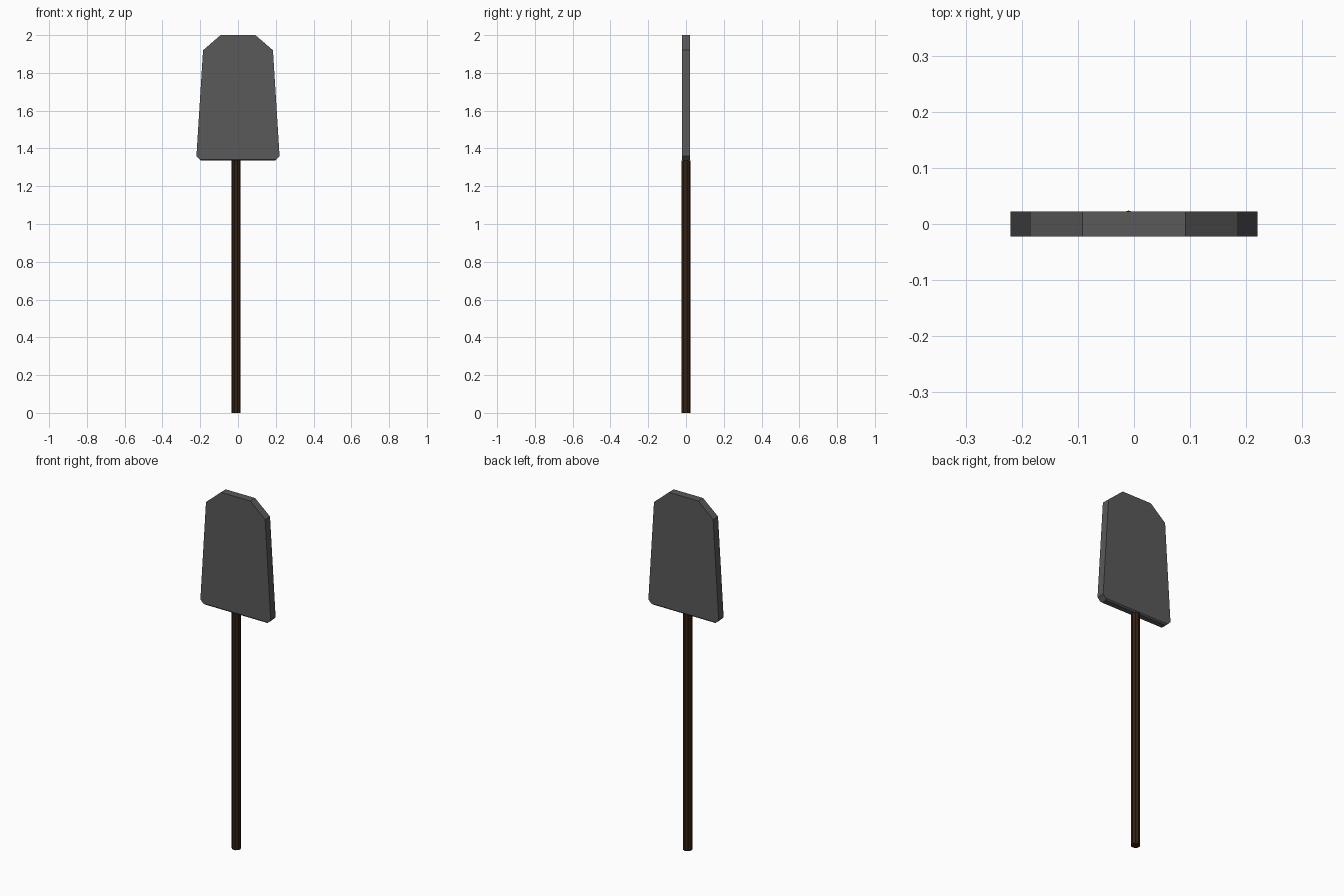
import bpy, bmesh, math

if "Cube" in bpy.data.objects:
    bpy.data.objects.remove(bpy.data.objects["Cube"])

def material(name, rgb):
    m = bpy.data.materials.new(name)
    m.diffuse_color = (*rgb, 1)
    m.use_nodes = True
    m.node_tree.nodes["Principled BSDF"].inputs["Base Color"].default_value = m.diffuse_color
    return m

def add_object(name, bm, mat):
    bmesh.ops.recalc_face_normals(bm, faces=bm.faces[:])
    mesh = bpy.data.meshes.new(name)
    bm.to_mesh(mesh)
    bm.free()
    mesh.materials.append(mat)
    obj = bpy.data.objects.new(name, mesh)
    bpy.context.collection.objects.link(obj)
    return obj

# Flat tapered blade: mirrored half outline (x, z), extruded through its thickness
half = [(0.195, 1.335), (0.22, 1.36), (0.185, 1.92), (0.092, 2.0)]
outline = half + [(-x, z) for x, z in reversed(half)]
bm = bmesh.new()
face = bm.faces.new([bm.verts.new((x, -0.022, z)) for x, z in outline])
ext = bmesh.ops.extrude_face_region(bm, geom=[face])
bmesh.ops.translate(bm, vec=(0, 0.044, 0),
                    verts=[g for g in ext["geom"] if isinstance(g, bmesh.types.BMVert)])
# Slightly softened lower edges
low = [e for e in bm.edges if all(v.co.z < 1.34 for v in e.verts)
       and abs(e.verts[0].co.x - e.verts[1].co.x) > 0.1]
bmesh.ops.bevel(bm, geom=low, offset=0.007, segments=1, affect='EDGES')
add_object("blade", bm, material("dark_metal", (0.1, 0.1, 0.1)))

# Nine-sided wooden handle, a corner facing the back and a flat facing the front
sides, radius = 9, 0.024
bm = bmesh.new()
ring = [math.pi / 2 + i * math.tau / sides for i in range(sides)]
face = bm.faces.new([bm.verts.new((-0.01 + radius * math.cos(a), radius * math.sin(a), 0))
                     for a in ring])
ext = bmesh.ops.extrude_face_region(bm, geom=[face])
bmesh.ops.translate(bm, vec=(0, 0, 1.337),
                    verts=[g for g in ext["geom"] if isinstance(g, bmesh.types.BMVert)])
# Close the foot if the extrusion removed its cap
bmesh.ops.holes_fill(bm, edges=[e for e in bm.edges if e.is_boundary], sides=0)
add_object("handle", bm, material("dark_wood", (0.035, 0.015, 0.006)))

# Close the front of the blade if the extrusion removed it
blade = bpy.data.objects["blade"].data
bm = bmesh.new()
bm.from_mesh(blade)
bmesh.ops.holes_fill(bm, edges=[e for e in bm.edges if e.is_boundary], sides=0)
bmesh.ops.recalc_face_normals(bm, faces=bm.faces[:])
bm.to_mesh(blade)
bm.free()
